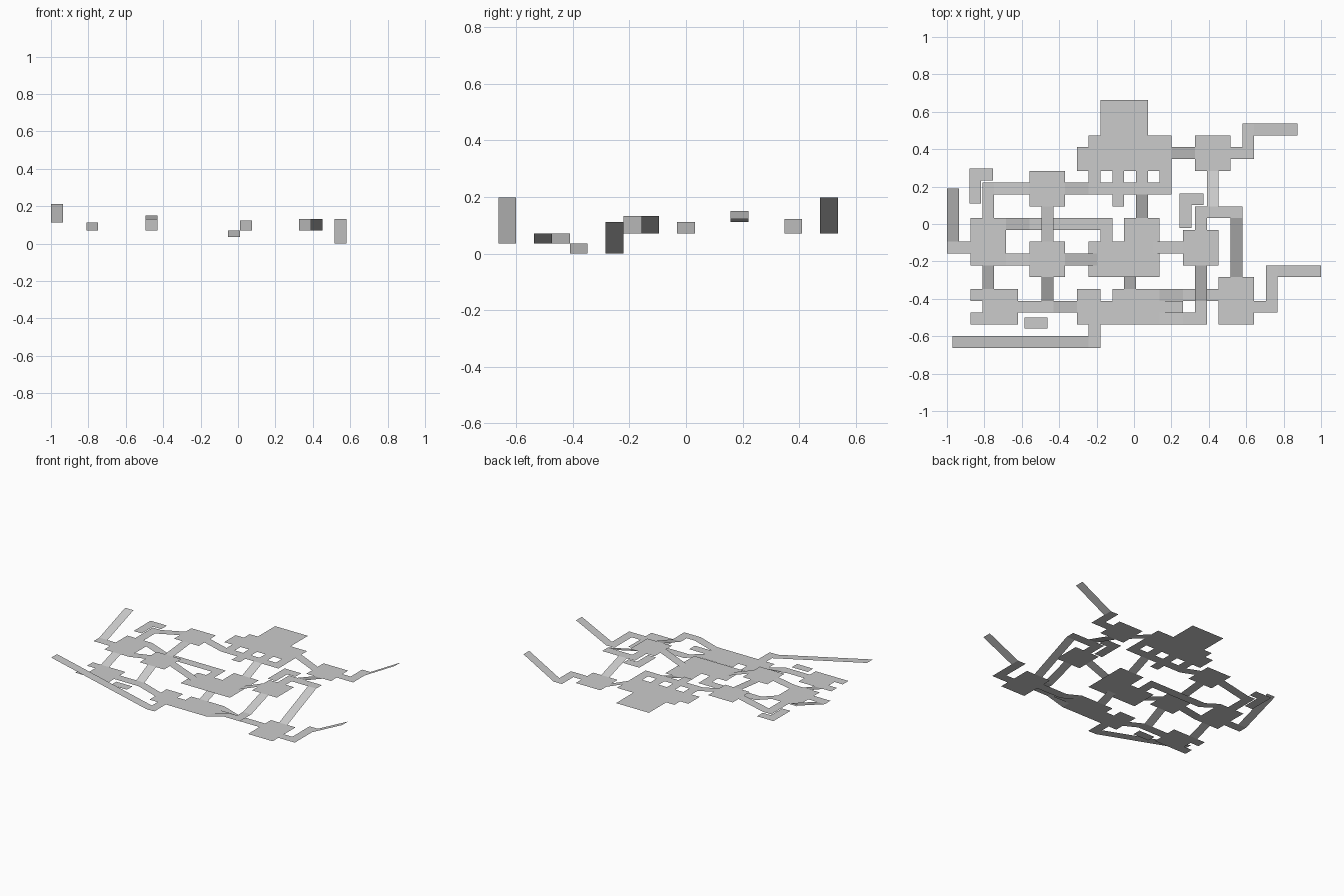
import bpy, bmesh

if "Cube" in bpy.data.objects:
    bpy.data.objects.remove(bpy.data.objects["Cube"])

# Layout grid: k columns run right from the left edge, j rows run down from the back edge
U = 2 / 31.67

# Floor levels
L0, L1, L2, L3, L4, L5, L6 = 0.0, 0.036, 0.071, 0.112, 0.122, 0.132, 0.151


def build(name, patches):
    """One object from sheets (k0, k1, j0, j1, zl, zr, axis); ramps slope along axis."""
    bm = bmesh.new()
    for k0, k1, j0, j1, za, zb, axis in patches:
        corners = [(k0, j1), (k1, j1), (k1, j0), (k0, j0)]
        vs = []
        for k, j in corners:
            second = (k == k1) if axis == 'k' else (j == j1)
            vs.append(bm.verts.new((-1 + U * k, U * (10.5 - j), zb if second else za)))
        bm.faces.new(vs)
    bmesh.ops.remove_doubles(bm, verts=bm.verts, dist=0.0005)
    me = bpy.data.meshes.new(name)
    bm.to_mesh(me)
    bm.free()
    ob = bpy.data.objects.new(name, me)
    bpy.context.collection.objects.link(ob)
    return ob


def flat(name, z, *rects):
    return build(name, [(*r, z, z, 'k') for r in rects])


def ramp_x(name, k0, k1, j, za, zb):
    return build(name, [(k0, k1, j, j + 1, za, zb, 'k')])


def ramp_y(name, k, j0, j1, za, zb):
    return build(name, [(k, k + 1, j0, j1, za, zb, 'j')])


# Rooms with their level side passages
flat("great_hall", L4, (13, 17, 0, 3), (12, 19, 3, 6), (11, 12, 4, 6),
     *[(k, k + 1, 6, 7) for k in (12, 14, 16, 18)], (12, 19, 7, 8), (14, 15, 8, 9))
flat("back_right_room", L2, (21, 24, 3, 6), (24, 25, 4, 5), (25, 26, 2, 5))
flat("back_left_room", L6, (7, 10, 6, 9))
flat("left_room", L3, (2, 5, 10, 14), (0, 2, 12, 13), (3, 4, 7, 10))
flat("middle_left_room", L5, (7, 10, 12, 15))
flat("central_room", L2, (12, 18, 12, 15), (15, 18, 10, 12),
     (13, 14, 11, 12), (7, 14, 10, 11))
flat("right_room", L5, (20, 23, 11, 14), (21, 22, 10, 11), (21, 25, 9, 10))
flat("front_left_room", L2, (3, 6, 16, 19), (2, 3, 16, 17), (2, 3, 18, 19), (6, 9, 17, 18))
flat("front_hall", L1, (11, 13, 16, 17), (14, 18, 16, 17), (11, 20, 17, 18),
     (11, 18, 18, 19), (12, 13, 19, 21))
flat("front_right_room", L0, (23, 26, 15, 19), (20, 23, 16, 17), (26, 27, 17, 18),
     (27, 28, 14, 18))
flat("crossing_walkway", L2, (20, 22, 18, 19), (21, 22, 17, 18))

# Small side alcoves
flat("left_alcove", L3, (1.9, 3.9, 5.8, 6.8), (1.9, 2.9, 6.8, 8.75))
flat("right_alcove", L5, (19.7, 21.7, 7.9, 8.9), (19.7, 20.7, 8.9, 10.85))
flat("front_alcove", L2, (6.55, 8.5, 18.4, 19.35))

# Ramps running left to right
for name, *a in [
    ("ramp_back_left", 4, 7, 7, L3, L6),
    ("ramp_to_hall", 10, 12, 7, L6, L4),
    ("ramp_hall_to_right", 19, 21, 4, L4, L2),
    ("ramp_left_lower", 5, 7, 10, L3, L2),
    ("ramp_left_middle", 5, 7, 13, L3, L5),
    ("ramp_middle_central", 10, 12.7, 13, L5, L2),
    ("ramp_central_right", 17.5, 20, 12, L2, L5),
    ("ramp_front_left", 9, 11, 17, L2, L1),
    ("ramp_front_right", 18, 20, 16, L1, L0),
    ("ramp_front_walkway", 18, 20, 18, L1, L2),
    ("exit_back_right", 26, 29.67, 2, L2, 0.199),
    ("exit_front_right", 28, 31.67, 14, L0, 0.112),
    ("exit_front_left", 0.45, 12, 20, 0.198, L1),
]:
    ramp_x(name, *a)

# Ramps running back to front
for name, *a in [
    ("exit_left", 0, 7.5, 12, 0.211, L3),
    ("ramp_back_middle", 8, 9, 12, L6, L5),
    ("ramp_middle_front", 8, 15, 17, L5, L2),
    ("ramp_left_front", 3, 14, 16, L3, L2),
    ("ramp_hall_central", 16, 8, 10, L4, L2),
    ("ramp_central_front", 15, 14.3, 16, L2, L1),
    ("ramp_back_right", 22, 6, 9, L2, L5),
    ("ramp_right_front", 21, 14, 17, L5, L2),
    ("ramp_long_right", 24, 10, 15, L5, L0),
]:
    ramp_y(name, *a)
